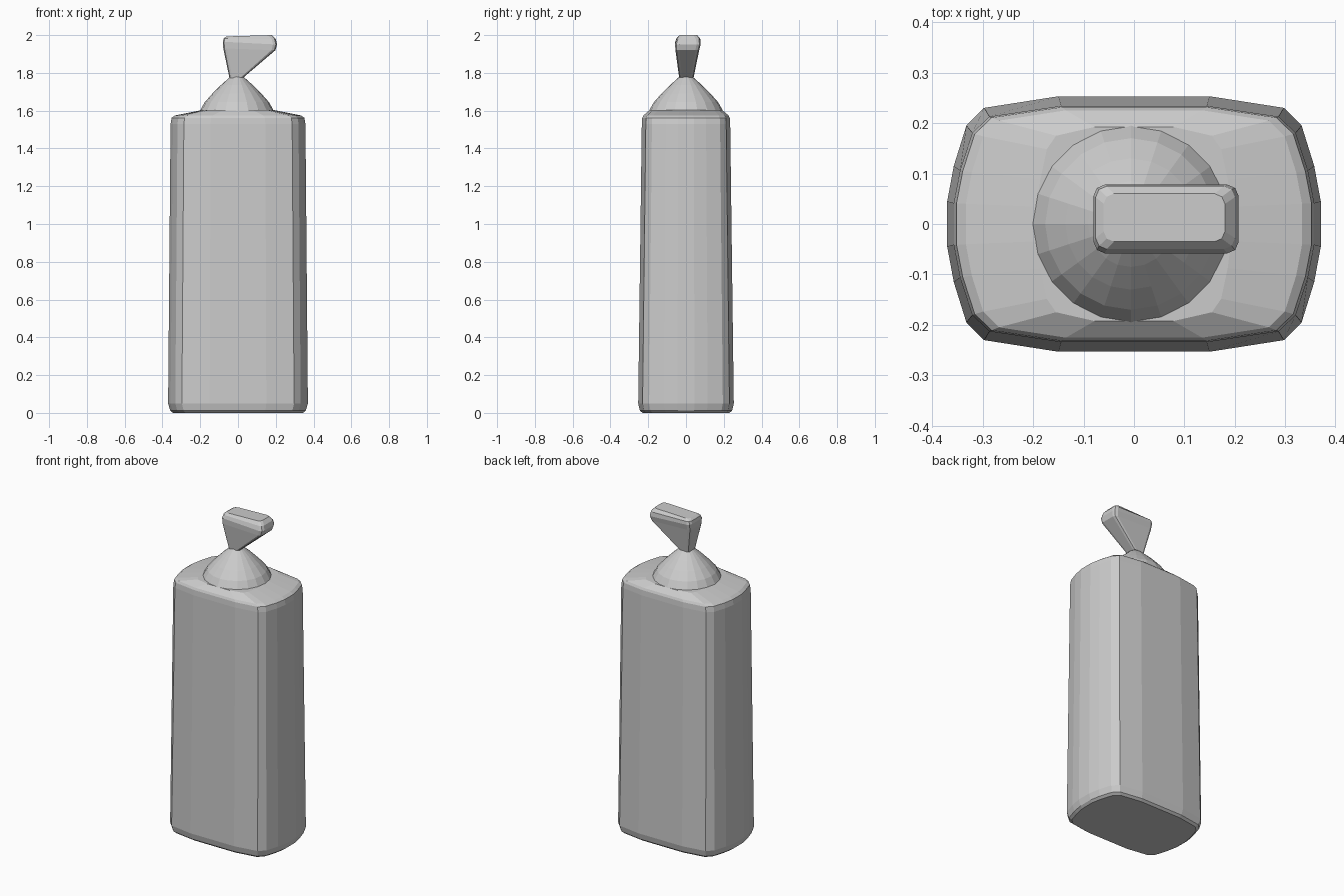
import bpy, bmesh
from math import cos, sin, tau

if "Cube" in bpy.data.objects:
    bpy.data.objects.remove(bpy.data.objects["Cube"])


def loft(name, rings):
    """Skin a stack of equal-length rings and cap both ends."""
    bm = bmesh.new()
    loops = [[bm.verts.new(p) for p in ring] for ring in rings]
    for a, b in zip(loops, loops[1:]):
        n = len(a)
        for i in range(n):
            j = (i + 1) % n
            bm.faces.new((a[i], a[j], b[j], b[i]))
    bm.faces.new(loops[0][::-1])
    bm.faces.new(loops[-1])
    bmesh.ops.recalc_face_normals(bm, faces=bm.faces)
    mesh = bpy.data.meshes.new(name)
    bm.to_mesh(mesh)
    bm.free()
    obj = bpy.data.objects.new(name, mesh)
    bpy.context.collection.objects.link(obj)
    return obj


def four_way(quadrant):
    """Mirror a first-quadrant outline into a closed counterclockwise loop."""
    q, r = quadrant, quadrant[::-1]
    return (q + [(-x, y) for x, y in r] + [(-x, -y) for x, y in q]
            + [(x, -y) for x, y in r])


# Bottle body: bowed rounded rectangle, tapering slightly upward
outline = four_way([(0.37, 0.045), (0.357, 0.115), (0.332, 0.195),
                    (0.297, 0.23), (0.15, 0.253)])
body_levels = [(0, 0.93, 0.91), (0.012, 0.97, 0.965), (0.05, 1, 1),
               (1.53, 0.965, 0.925), (1.562, 0.95, 0.915),
               (1.575, 0.90, 0.89), (1.603, 0.52, 0.76)]
loft("bottle_body", [[(x * sx, y * sy, z) for x, y in outline]
                     for z, sx, sy in body_levels])

# Domed collar narrowing to the neck
profile = [(0.197, 1.57), (0.197, 1.597), (0.17, 1.645), (0.13, 1.69),
           (0.085, 1.735), (0.04, 1.775), (0.03, 1.79)]
N = 20
loft("collar_dome", [[(r * cos(tau * i / N) - 0.006, r * sin(tau * i / N), z)
                      for i in range(N)] for r, z in profile])


def box_ring(x0, x1, y0, y1, bevel, z0, z1):
    """Rounded rectangle whose height runs from z0 at x0 to z1 at x1."""
    cx, cy, hx, hy = (x0 + x1) / 2, (y0 + y1) / 2, (x1 - x0) / 2, (y1 - y0) / 2
    b = bevel
    pts = four_way([(hx, hy - b), (hx - b * 0.3, hy - b * 0.3), (hx - b, hy)])
    return [(cx + x, cy + y, z0 + (z1 - z0) * (x + hx) / (2 * hx))
            for x, y in pts]


# Pump head: wedge flaring forward into the spout
loft("pump_head", [
    box_ring(-0.045, 0.028, -0.036, 0.040, 0.015, 1.772, 1.775),
    box_ring(-0.078, 0.198, -0.056, 0.070, 0.02, 1.93, 1.92),
    box_ring(-0.080, 0.207, -0.058, 0.078, 0.022, 1.965, 1.95),
    box_ring(-0.076, 0.200, -0.050, 0.075, 0.022, 1.983, 1.978),
    box_ring(-0.060, 0.180, -0.035, 0.060, 0.02, 1.993, 2.0),
])
